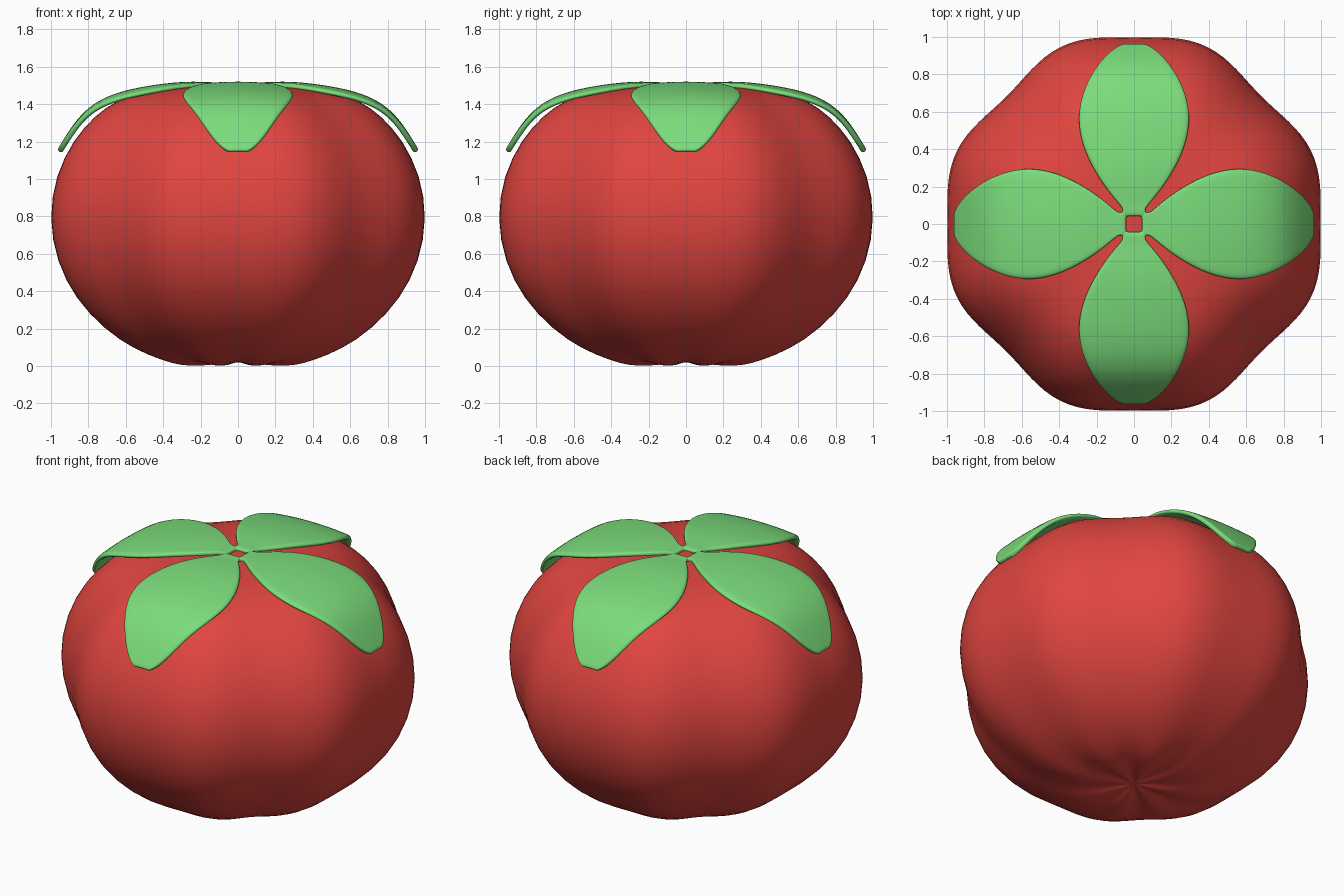
import bpy, bmesh, math

if "Cube" in bpy.data.objects:
    bpy.data.objects.remove(bpy.data.objects["Cube"])


def make_object(name, bm, color):
    bmesh.ops.remove_doubles(bm, verts=bm.verts, dist=0.0005)
    bmesh.ops.recalc_face_normals(bm, faces=bm.faces)
    mesh = bpy.data.meshes.new(name)
    bm.to_mesh(mesh)
    bm.free()
    for p in mesh.polygons:
        p.use_smooth = True
    mat = bpy.data.materials.new(name + "_color")
    mat.diffuse_color = color
    mat.use_nodes = True
    mat.node_tree.nodes["Principled BSDF"].inputs["Base Color"].default_value = mat.diffuse_color
    mesh.materials.append(mat)
    ob = bpy.data.objects.new(name, mesh)
    bpy.context.collection.objects.link(ob)
    return ob


# Fruit: lathed profile with a soft octagonal outline and a puckered underside
profile = [(0.06, 0.015), (0.13, 0.008), (0.21, 0.0), (0.31, 0.0), (0.41, 0.027),
           (0.55, 0.088), (0.71, 0.195), (0.865, 0.36), (0.965, 0.56), (1.005, 0.79),
           (0.970, 1.02), (0.875, 1.21), (0.76, 1.34), (0.64, 1.425), (0.48, 1.472),
           (0.30, 1.494), (0.12, 1.497)]
SEG = 64
bm = bmesh.new()
rings = []
for r, z in profile:
    ring = []
    for i in range(SEG):
        a = 2 * math.pi * i / SEG
        rr = r * (1.012 + 0.0175 * math.cos(4 * a) - 0.024 * math.cos(8 * a))
        pucker = 0.0
        if z < 0.1 and r < 0.5:
            pucker = 0.010 * (1 + math.cos(8 * a)) * math.sin(math.pi * r / 0.5)
        ring.append(bm.verts.new((rr * math.cos(a), rr * math.sin(a), z + pucker)))
    rings.append(ring)
for lo, hi in zip(rings, rings[1:]):
    for i in range(SEG):
        j = (i + 1) % SEG
        bm.faces.new((lo[i], lo[j], hi[j], hi[i]))
for ring, z in ((rings[0], 0.025), (rings[-1], 1.495)):
    c = bm.verts.new((0, 0, z))
    for i in range(SEG):
        bm.faces.new((ring[i], ring[(i + 1) % SEG], c))
fruit = make_object("fruit", bm, (0.75, 0.06, 0.05, 1))
sub = fruit.modifiers.new("smooth", 'SUBSURF')
sub.levels = sub.render_levels = 1

# Calyx: four leaves joined around a small square hole (distance, half width, height)
leaf = [(0.038, 0.038, 1.51), (0.060, 0.060, 1.515), (0.085, 0.060, 1.515),
        (0.115, 0.088, 1.515), (0.19, 0.152, 1.520), (0.30, 0.224, 1.521),
        (0.43, 0.283, 1.507), (0.57, 0.306, 1.484), (0.70, 0.282, 1.445),
        (0.80, 0.236, 1.385), (0.87, 0.188, 1.308), (0.92, 0.14, 1.232),
        (0.955, 0.09, 1.175), (0.968, 0.05, 1.152)]
bm = bmesh.new()
for k in range(4):
    c, s = round(math.cos(k * math.pi / 2)), round(math.sin(k * math.pi / 2))
    rows = []
    for r, w, z in leaf:
        droop = 0.25 * w * w if r > 0.1 else 0
        rows.append([bm.verts.new((r * c - w * t * s, r * s + w * t * c, z - droop * t * t))
                     for t in (-1, -0.8, -0.4, 0, 0.4, 0.8, 1)])
    for a, b in zip(rows, rows[1:]):
        for i in range(len(a) - 1):
            bm.faces.new((a[i], b[i], b[i + 1], a[i + 1]))
calyx = make_object("calyx", bm, (0.2, 0.72, 0.2, 1))
if sum(p.normal.z for p in calyx.data.polygons) < 0:
    calyx.data.flip_normals()
solid = calyx.modifiers.new("thickness", 'SOLIDIFY')
solid.thickness = 0.03
solid.offset = -1
sub = calyx.modifiers.new("smooth", 'SUBSURF')
sub.levels = sub.render_levels = 2
